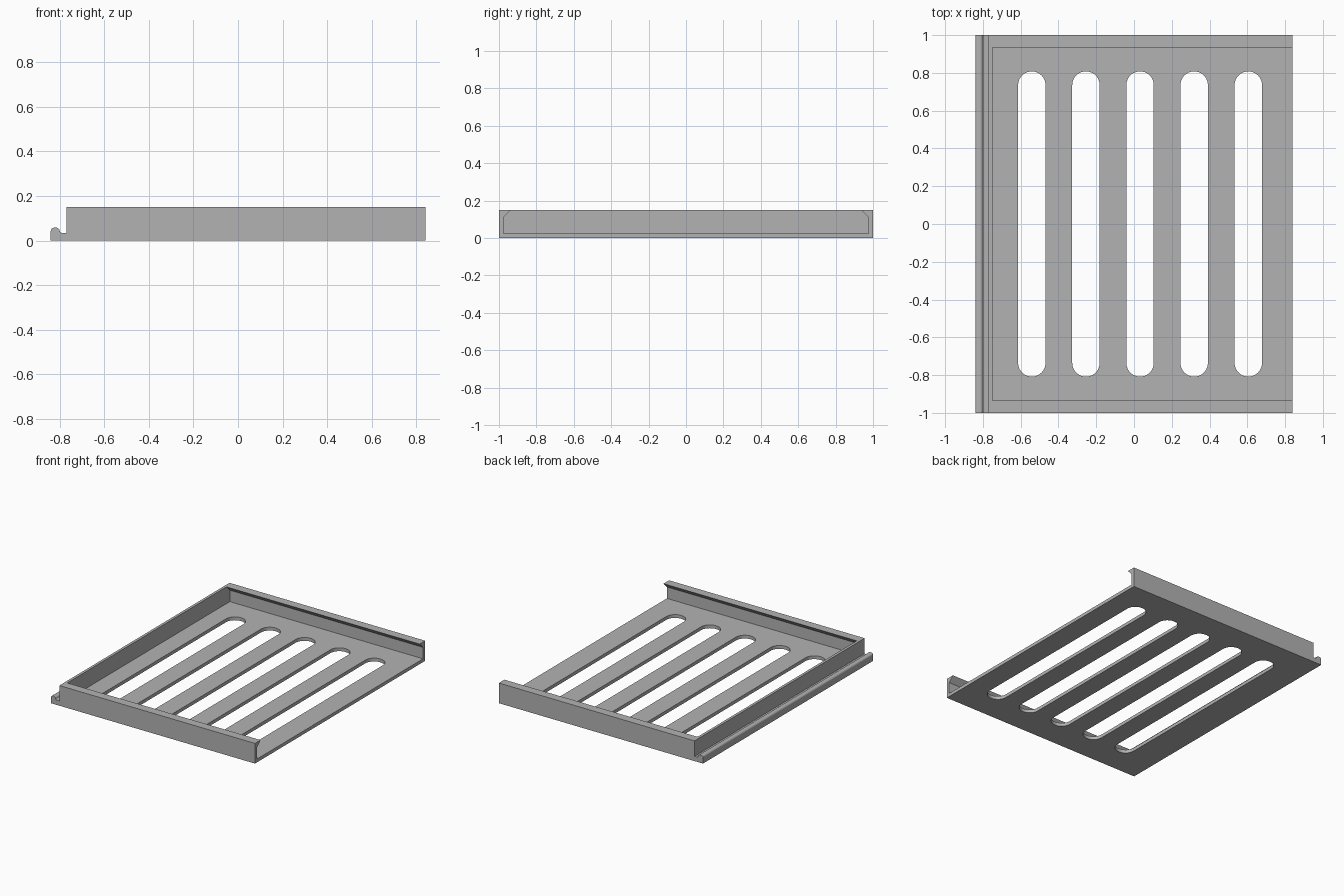
import bpy, bmesh
from math import sin, cos, pi, radians
from mathutils import Vector

if "Cube" in bpy.data.objects:
    bpy.data.objects.remove(bpy.data.objects["Cube"], do_unlink=True)

# Single plain grey
grey = bpy.data.materials.new("plain_grey")
grey.use_nodes = True
colour = (0.45, 0.45, 0.45, 1)
grey.diffuse_color = colour
grey.node_tree.nodes["Principled BSDF"].inputs["Base Color"].default_value = colour


def prism(name, points, sweep):
    """Closed solid from an outline swept along a vector."""
    bm = bmesh.new()
    face = bm.faces.new([bm.verts.new(p) for p in points])
    swept = bmesh.ops.extrude_face_region(bm, geom=[face])["geom"]
    bmesh.ops.translate(bm, vec=Vector(sweep),
                        verts=[v for v in swept if isinstance(v, bmesh.types.BMVert)])
    bmesh.ops.recalc_face_normals(bm, faces=bm.faces)
    mesh = bpy.data.meshes.new(name)
    bm.to_mesh(mesh)
    bm.free()
    mesh.materials.append(grey)
    obj = bpy.data.objects.new(name, mesh)
    bpy.context.collection.objects.link(obj)
    return obj


def arc(cx, cy, r, start, end, steps):
    angles = [radians(start + (end - start) * i / steps) for i in range(steps + 1)]
    return [(cx + r * cos(a), cy + r * sin(a)) for a in angles]


def cut(target, cutter):
    cutter.hide_render = True
    mod = target.modifiers.new(cutter.name, "BOOLEAN")
    mod.operation = "DIFFERENCE"
    mod.solver = "EXACT"
    mod.object = cutter
    bpy.context.view_layer.objects.active = target
    bpy.ops.object.modifier_apply(modifier=mod.name)
    bpy.data.objects.remove(cutter, do_unlink=True)


# Tray body with a ledge and a rounded bead along its left-hand edge
profile = [(-0.84, 0), (0.84, 0), (0.84, 0.15), (-0.77, 0.15), (-0.77, 0.035)]
profile += arc(-0.79, 0.045, 0.01, 270, 180, 5)
profile += arc(-0.815, 0.043, 0.015, 0, 90, 6)
profile += arc(-0.825, 0.043, 0.015, 90, 180, 6)
tray = prism("slotted_tray", [(x, -1, z) for x, z in profile], (0, 2, 0))

# Pocket, open at one end, leaving bevelled lips along the two side walls
half = [(0.975, 0.025), (0.975, 0.11), (0.935, 0.15), (0.935, 0.2)]
pocket = half + [(-y, z) for y, z in reversed(half)]
cut(tray, prism("pocket_cutter", [(-0.75, y, z) for y, z in pocket], (2, 0, 0)))

# Five round-ended slots through the floor
radius = 0.0725
for i in range(5):
    x = -0.541 + 0.2865 * i
    end = 0.808 - radius
    outline = arc(x, end, radius, 0, 180, 20) + arc(x, -end, radius, 180, 360, 20)
    cut(tray, prism("slot_cutter", [(px, py, -0.1) for px, py in outline], (0, 0, 0.2)))

bpy.ops.object.select_all(action="DESELECT")
tray.select_set(True)
bpy.context.view_layer.objects.active = tray
bpy.ops.object.shade_smooth_by_angle(angle=radians(30))
